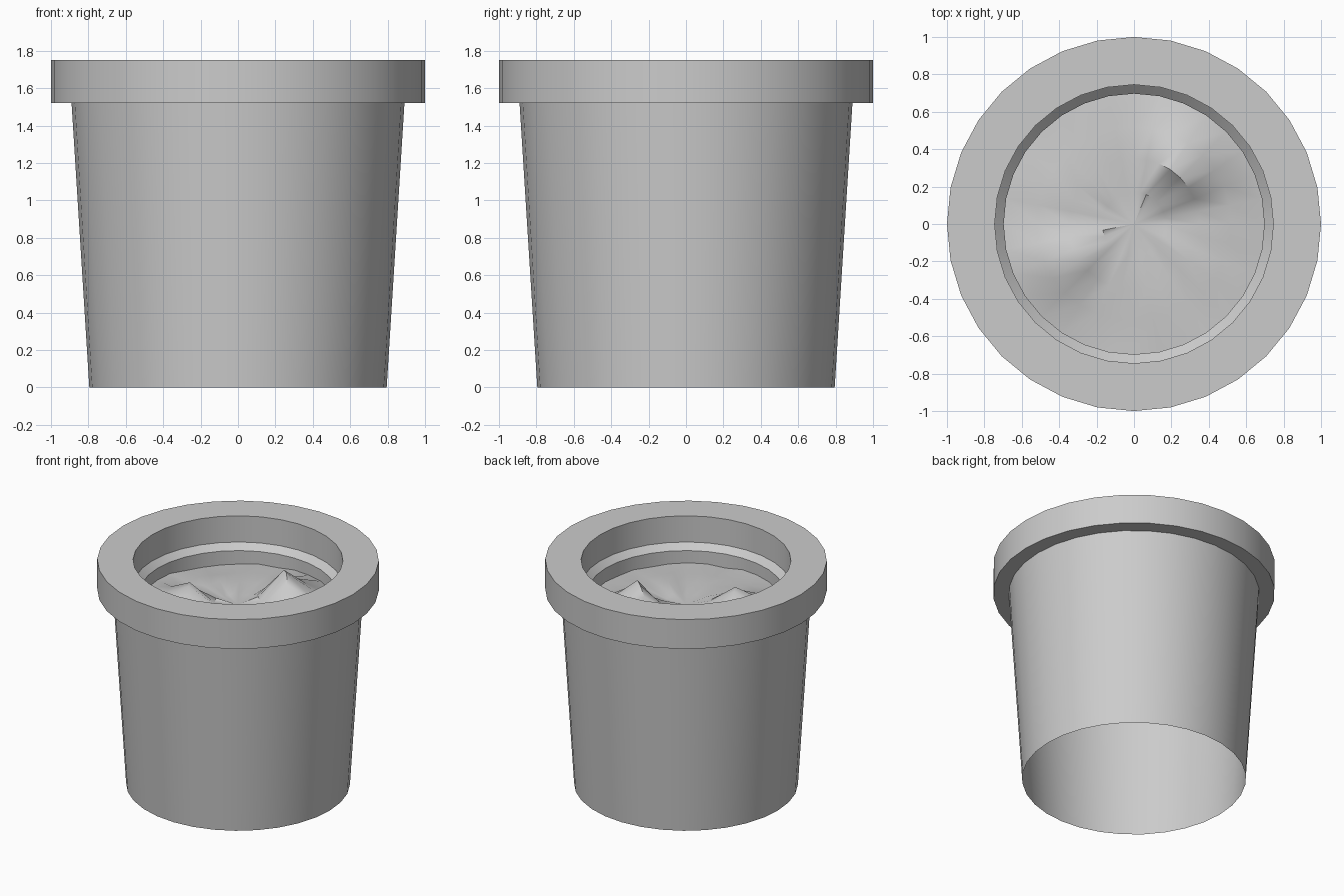
import bpy, bmesh, math, random

SIDES = 32
random.seed(4)
if "Cube" in bpy.data.objects:
    bpy.data.objects.remove(bpy.data.objects["Cube"])

grey = bpy.data.materials.new("plain grey")
grey.use_nodes = True
colour = (0.6, 0.6, 0.6, 1)
grey.diffuse_color = colour
grey.node_tree.nodes["Principled BSDF"].inputs["Base Color"].default_value = colour


def lathe(name, profile, height=None, centre=None, sharp=30):
    """Spin (radius, z) points round z; height(angle, radius) lifts the points."""
    bm = bmesh.new()
    rings = []
    for r, z in profile:
        ring = []
        for i in range(SIDES):
            a = math.tau * i / SIDES
            lift = height(a, r) if height else 0
            ring.append(bm.verts.new((r * math.cos(a), r * math.sin(a), z + lift)))
        rings.append(ring)
    for low, high in zip(rings, rings[1:]):
        for i in range(SIDES):
            j = (i + 1) % SIDES
            bm.faces.new((low[i], low[j], high[j], high[i]))
    if centre is not None:
        tip = bm.verts.new((0, 0, centre))
        for i in range(SIDES):
            bm.faces.new((rings[-1][i], rings[-1][(i + 1) % SIDES], tip))
    mesh = bpy.data.meshes.new(name)
    bm.to_mesh(mesh)
    bm.free()
    mesh.materials.append(grey)
    obj = bpy.data.objects.new(name, mesh)
    bpy.context.collection.objects.link(obj)
    bpy.ops.object.select_all(action="DESELECT")
    obj.select_set(True)
    bpy.context.view_layer.objects.active = obj
    bpy.ops.object.shade_smooth_by_angle(angle=math.radians(sharp))
    return obj


# Tapered wall, thick rim and stepped inner lip, open at the bottom
lathe("pot", [(0.795, 0), (0.89, 1.52), (1, 1.52), (1, 1.75),
              (0.745, 1.75), (0.745, 1.545), (0.697, 1.5), (0.697, 1.36)])


# Uneven soil with two raised clods on the middle ring
def bump(a, middle, width):
    d = abs((a - math.radians(middle) + math.pi) % math.tau - math.pi)
    return max(0, math.cos(min(d / math.radians(width), 1) * math.pi / 2))


def soil_height(a, r):
    lift = random.uniform(-0.012, 0.012)
    if 0.3 < r < 0.4:
        lift += 0.2 * bump(a, 50, 34) + 0.12 * bump(a, 210, 28)
    elif r > 0.4 and r < 0.6:
        lift += 0.07 * bump(a, 50, 40) + 0.05 * bump(a, 210, 34)
    return lift


lathe("soil", [(0.697, 1.4), (0.52, 1.41), (0.35, 1.42), (0.17, 1.41)],
      soil_height, centre=1.4, sharp=50)
